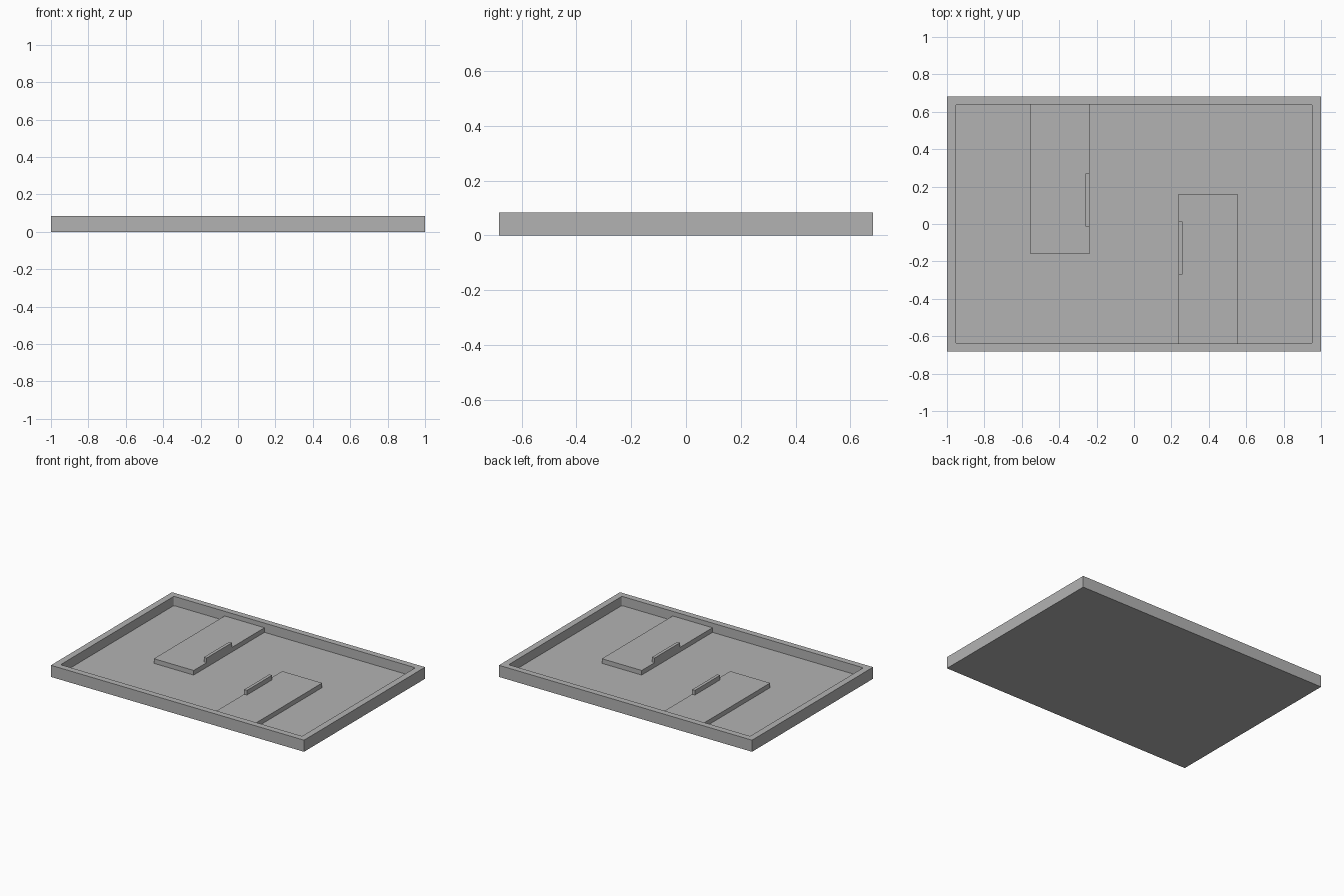
import bpy
import bmesh
from math import cos, sin, pi

cube = bpy.data.objects.get("Cube")
if cube:
    bpy.data.objects.remove(cube, do_unlink=True)

# Overall sizes
OUT_X, OUT_Y = 1.0, 0.683        # outer half sizes
IN_X, IN_Y = 0.954, 0.639        # half sizes inside the rim
FLOOR, PANEL, TOP = 0.017, 0.05, 0.083

grey = bpy.data.materials.new("plain_grey")
grey.use_nodes = True
COLOUR = (0.45, 0.45, 0.45, 1)
grey.diffuse_color = COLOUR
grey.node_tree.nodes["Principled BSDF"].inputs["Base Color"].default_value = COLOUR


def finish(bm, name):
    bmesh.ops.recalc_face_normals(bm, faces=bm.faces)
    mesh = bpy.data.meshes.new(name)
    bm.to_mesh(mesh)
    bm.free()
    mesh.materials.append(grey)
    obj = bpy.data.objects.new(name, mesh)
    bpy.context.collection.objects.link(obj)
    return obj


def box(name, x, y, z):
    """Box from (low, high) pairs."""
    bm = bmesh.new()
    bmesh.ops.create_cube(bm, size=1)
    for v in bm.verts:
        v.co = [r[0] if c < 0 else r[1] for c, r in zip(v.co, (x, y, z))]
    return finish(bm, name)


def rounded_loop(bm, hx, hy, z, radius, steps=4):
    """Ring of vertices with rounded corners."""
    ring = []
    for i, (sx, sy) in enumerate(((1, 1), (-1, 1), (-1, -1), (1, -1))):
        for k in range(steps + 1):
            a = (i + k / steps) * pi / 2
            ring.append(bm.verts.new((sx * (hx - radius) + radius * cos(a),
                                      sy * (hy - radius) + radius * sin(a), z)))
    return ring


# Tray: outer box, flat rim, and a recessed floor with softly rounded corners
bm = bmesh.new()
steps = 4
corners = ((1, 1), (-1, 1), (-1, -1), (1, -1))
base = [bm.verts.new((sx * OUT_X, sy * OUT_Y, 0)) for sx, sy in corners]
rim = [bm.verts.new((sx * OUT_X, sy * OUT_Y, TOP)) for sx, sy in corners]
lip = rounded_loop(bm, IN_X, IN_Y, TOP, 0.01, steps)
floor = rounded_loop(bm, IN_X, IN_Y, FLOOR, 0.01, steps)
bm.faces.new(base)
bm.faces.new(floor)
count = len(lip)
for i in range(4):
    j = (i + 1) % 4
    bm.faces.new((base[i], base[j], rim[j], rim[i]))
    first = i * (steps + 1)
    last = first + steps
    for k in range(first, last):
        bm.faces.new((rim[i], lip[k], lip[k + 1]))
    bm.faces.new((rim[i], lip[last], lip[(last + 1) % count], rim[j]))
for k in range(count):
    n = (k + 1) % count
    bm.faces.new((lip[k], lip[n], floor[n], floor[k]))
finish(bm, "tray")

# Two raised panels with upright tabs, half a turn apart
for side, turn in (("left", 1), ("right", -1)):
    def span(a, b):
        return sorted((turn * a, turn * b))
    box(side + "_panel", span(0.238, 0.553), span(-IN_Y - 0.01, 0.16), (FLOOR - 0.005, PANEL))
    box(side + "_tab", span(0.238, 0.26), span(-0.271, 0.014), (PANEL - 0.005, TOP))
